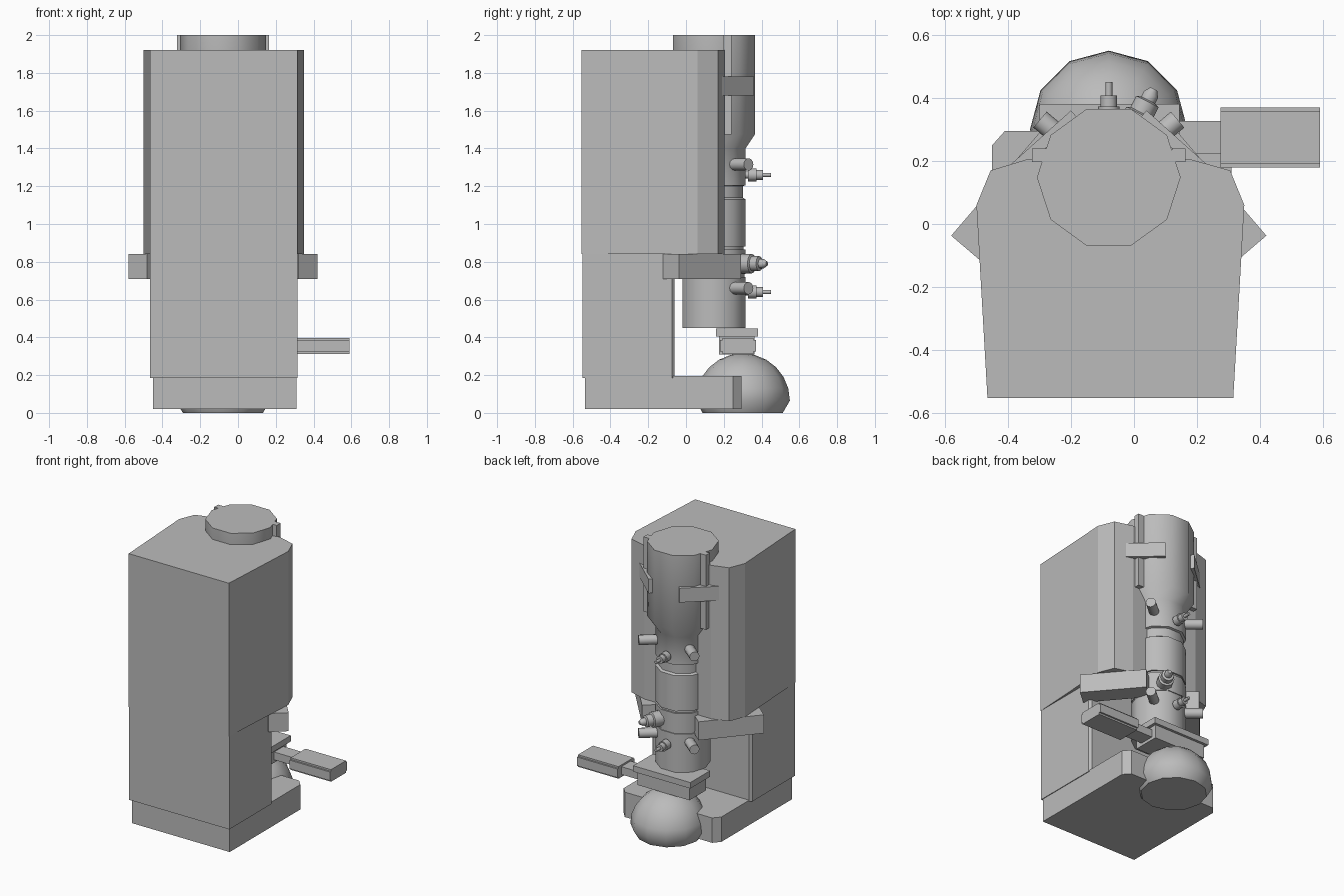
import bpy, bmesh, math
from mathutils import Vector, Matrix

cube = bpy.data.objects.get("Cube")
if cube:
    bpy.data.objects.remove(cube, do_unlink=True)

grey = bpy.data.materials.new("plain grey")
grey.use_nodes = True
colour = (0.5, 0.5, 0.5, 1)
grey.diffuse_color = colour
grey.node_tree.nodes["Principled BSDF"].inputs["Base Color"].default_value = colour

CX, CY = -0.08, 0.148  # column axis


def finish(name, bm, smooth=0):
    bmesh.ops.recalc_face_normals(bm, faces=bm.faces)
    mesh = bpy.data.meshes.new(name)
    bm.to_mesh(mesh)
    bm.free()
    mesh.materials.append(grey)
    ob = bpy.data.objects.new(name, mesh)
    bpy.context.collection.objects.link(ob)
    if smooth:
        bpy.ops.object.select_all(action='DESELECT')
        ob.select_set(True)
        bpy.context.view_layer.objects.active = ob
        bpy.ops.object.shade_smooth_by_angle(angle=math.radians(smooth))
    return ob


def prism(name, outline, z0, z1):
    """Extrude a plan outline between two heights."""
    bm = bmesh.new()
    face = bm.faces.new([bm.verts.new((x, y, z0)) for x, y in outline])
    top = bmesh.ops.extrude_face_region(bm, geom=[face])["geom"]
    verts = [v for v in top if isinstance(v, bmesh.types.BMVert)]
    bmesh.ops.translate(bm, verts=verts, vec=(0, 0, z1 - z0))
    return finish(name, bm)


def box(name, x0, x1, y0, y1, z0, z1):
    return prism(name, [(x0, y0), (x1, y0), (x1, y1), (x0, y1)], z0, z1)


def plank(name, a, b, thick, z0, z1):
    """Upright plank whose outer face runs from a to b, thickened to the left."""
    a, b = Vector(a), Vector(b)
    d = (b - a).normalized()
    n = Vector((-d.y, d.x)) * thick
    return prism(name, [a, b, b + n, a + n], z0, z1)


def lathe(name, profile, sides, matrix, smooth=40):
    """Capped solid of revolution from (radius, height) points."""
    bm = bmesh.new()
    rings = []
    for r, h in profile:
        rings.append([bm.verts.new(matrix @ Vector((r * math.cos(t), r * math.sin(t), h)))
                      for t in (2 * math.pi * i / sides for i in range(sides))])
    for lo, hi in zip(rings, rings[1:]):
        for i in range(sides):
            j = (i + 1) % sides
            bm.faces.new((lo[i], lo[j], hi[j], hi[i]))
    bm.faces.new(rings[0])
    bm.faces.new(rings[-1])
    return finish(name, bm, smooth)


def port(name, degrees, z, profile):
    """Fitting pointing outward from the column axis."""
    aim = Matrix.Rotation(math.radians(degrees), 4, 'Z') @ Matrix.Rotation(math.pi / 2, 4, 'Y')
    return lathe(name, profile, 12, Matrix.Translation((CX, CY, z)) @ aim)


# Cabinet: base, lower body and wider upper housing
prism("base", [(-0.45, -0.535), (0.31, -0.535), (0.31, 0.25), (0.27, 0.295),
               (-0.41, 0.295), (-0.45, 0.25)], 0.02, 0.195)
prism("lower_body", [(-0.465, -0.547), (0.315, -0.547), (0.315, -0.075), (0.3, -0.06),
                     (-0.45, -0.06), (-0.465, -0.075)], 0.185, 0.84)
prism("upper_housing", [(-0.465, -0.552), (0.315, -0.552), (0.35, 0.06), (0.305, 0.17),
                        (0.18, 0.205), (-0.34, 0.205), (-0.455, 0.17), (-0.5, 0.06)], 0.84, 1.92)

# Column of stacked cylinders with a wide head
lathe("column", [(0.176, 0.45), (0.176, 0.72), (0.17, 0.72), (0.17, 0.735), (0.176, 0.735),
                 (0.176, 0.865), (0.165, 0.865), (0.165, 0.88), (0.176, 0.88),
                 (0.176, 1.13), (0.161, 1.14), (0.161, 1.2), (0.176, 1.205),
                 (0.176, 1.4), (0.228, 1.475), (0.228, 2.0)], 10, Matrix.Translation((CX, CY, 0)))

# Mirrored rods, clamps, arms and plain ports
for side, label in ((1, "left"), (-1, "right")):
    x = lambda d: CX + side * d
    box("head_rod_" + label, min(x(0.2), x(0.243)), max(x(0.2), x(0.243)), 0.197, 0.24, 1.475, 2.0)
    plank("head_clamp_" + label, (x(0.31), 0.19), (x(0.12), 0.36), 0.035 * side, 1.68, 1.78)
    plank("side_arm_" + label, (x(0.5), -0.037), (x(0.22), 0.29), 0.13 * side, 0.71, 0.84)
    for z, level in ((1.315, "upper"), (0.66, "lower")):
        port(f"port_{level}_{label}", 90 - side * 50, z, [(0.033, 0.1), (0.033, 0.285)])

# Stepped fittings
nipple = [(0.018, 0.1), (0.018, 0.18), (0.034, 0.18), (0.034, 0.225), (0.026, 0.225),
          (0.026, 0.26), (0.011, 0.26), (0.011, 0.302)]
port("nipple_upper", 90, 1.26, nipple)
port("nipple_lower", 90, 0.64, nipple)
port("side_valve", 63, 0.79, [(0.052, 0.1), (0.052, 0.225), (0.04, 0.23), (0.04, 0.27),
                              (0.025, 0.275), (0.025, 0.295), (0.012, 0.315)])

# Gate valve with its actuator
box("valve_plate", -0.3, 0.145, 0.16, 0.38, 0.405, 0.447)
box("valve_body", -0.28, 0.125, 0.175, 0.362, 0.31, 0.405)
box("actuator_neck", 0.1, 0.28, 0.223, 0.327, 0.33, 0.385)
handle = box("actuator", 0.275, 0.59, 0.18, 0.37, 0.312, 0.397)
bm = bmesh.new()
bm.from_mesh(handle.data)
long_edges = [e for e in bm.edges if abs(e.verts[0].co.x - e.verts[1].co.x) > 0.1]
bmesh.ops.bevel(bm, geom=long_edges, offset=0.012, segments=2, affect='EDGES')
bm.to_mesh(handle.data)
bm.free()

# Domed chamber with a flat foot
dome = [(0.212, 0.0)]
dome += [(0.25 * math.cos(t), 0.065 + 0.25 * math.sin(t))
         for t in (math.radians(a) for a in range(0, 90, 15))]
dome.append((0.01, 0.315))
lathe("dome_chamber", dome, 12, Matrix.Translation((CX, 0.3, 0)))
